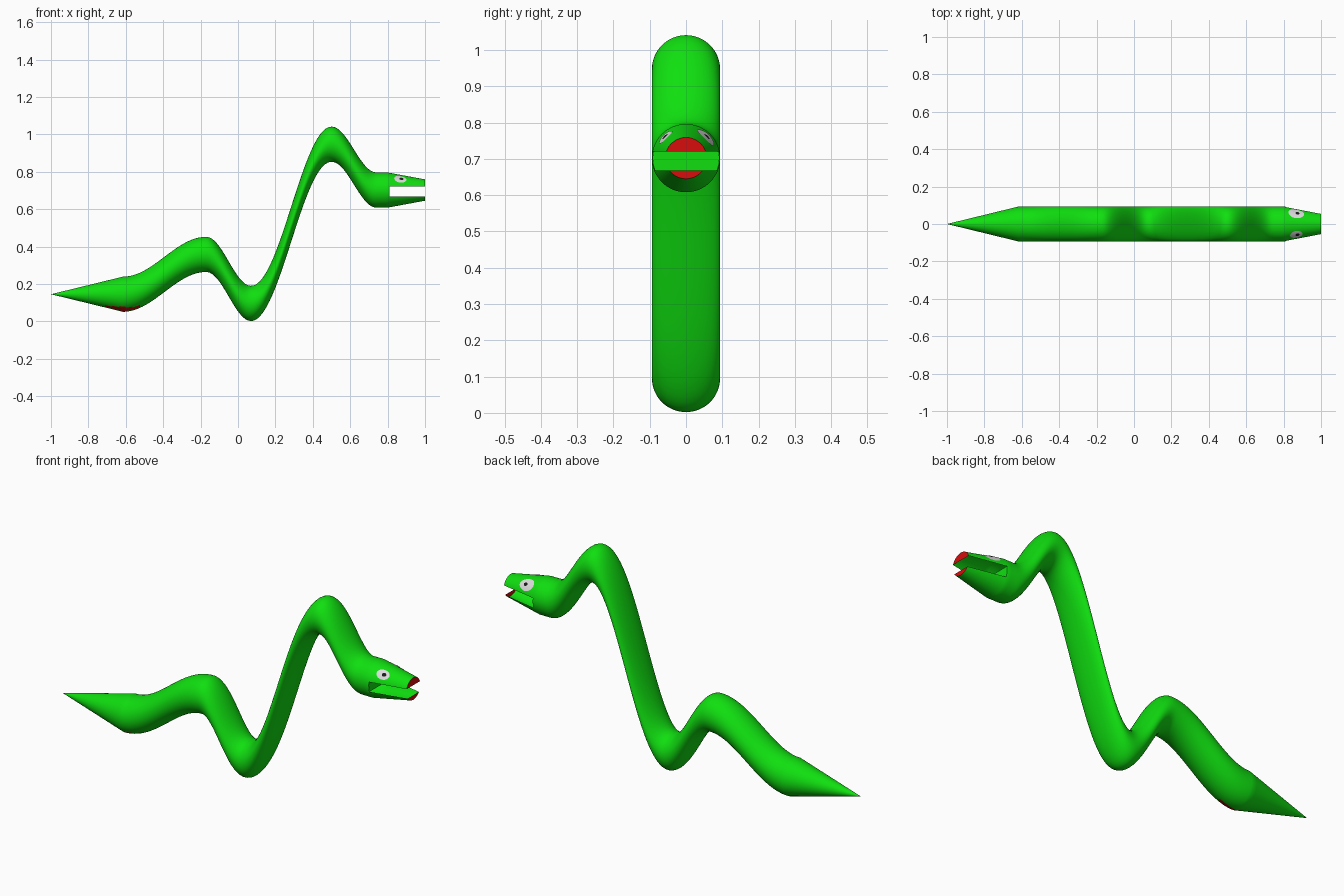
import bpy, bmesh, math
from mathutils import Vector

if "Cube" in bpy.data.objects:
    bpy.data.objects.remove(bpy.data.objects["Cube"])

def material(name, rgb):
    m = bpy.data.materials.new(name)
    m.diffuse_color = (*rgb, 1)
    m.use_nodes = True
    m.node_tree.nodes["Principled BSDF"].inputs["Base Color"].default_value = m.diffuse_color
    return m

GREEN = material("snake green", (0.005, 0.74, 0.005))
RED = material("mouth red", (0.68, 0.004, 0.004))
WHITE = material("eye white", (0.72, 0.72, 0.72))
BLACK = material("pupil black", (0.01, 0.01, 0.01))

R, SIDES = 0.094, 64
# turning points of the wavy centreline (x, z)
WAVE = [(-1.0, 0.145), (-0.615, 0.145), (-0.17, 0.358), (0.07, 0.096),
        (0.5, 0.947), (0.74, 0.702), (1.0, 0.702)]
MOUTH_X, MOUTH_LOW, MOUTH_HIGH = 0.81, 0.668, 0.72

def centre(x):
    for (x0, z0), (x1, z1) in zip(WAVE, WAVE[1:]):
        if x <= x1:
            t = (x - x0) / (x1 - x0)
            return z0 + (z1 - z0) * (1 - math.cos(math.pi * t)) / 2
    return WAVE[-1][1]

def radius(x):
    if x < -0.615:
        return R * (x + 1) / 0.385
    return R - 0.037 * max(0, (x - 0.8) / 0.2)

def surface(x, a, lift=0.0):
    r = radius(x) + lift
    return Vector((x, r * math.cos(a), centre(x) + r * math.sin(a)))

def finish(name, bm, mats):
    me = bpy.data.meshes.new(name)
    bm.to_mesh(me)
    bm.free()
    for m in mats:
        me.materials.append(m)
    ob = bpy.data.objects.new(name, me)
    bpy.context.collection.objects.link(ob)
    bpy.ops.object.select_all(action='DESELECT')
    ob.select_set(True)
    bpy.context.view_layer.objects.active = ob
    bpy.ops.object.shade_smooth_by_angle(angle=math.radians(30))
    return ob

# body: upright circles lofted along the wave, pointed tail to snout
bm = bmesh.new()
xs = [-0.615 - 0.385 * (1 - i / 20) for i in range(1, 21)]
xs += [-0.615 + 1.415 * i / 110 for i in range(1, 111)] + [0.87, 0.94, 1.0]
rings = [[bm.verts.new(surface(x, 2 * math.pi * k / SIDES)) for k in range(SIDES)] for x in xs]
tip = bm.verts.new((-1, 0, WAVE[0][1]))
for k in range(SIDES):
    n = (k + 1) % SIDES
    bm.faces.new((tip, rings[0][n], rings[0][k]))
    for a, b in zip(rings, rings[1:]):
        bm.faces.new((a[k], a[n], b[n], b[k]))
snout = bm.faces.new(rings[-1])
bmesh.ops.recalc_face_normals(bm, faces=bm.faces)
snout.material_index = 1

# small red patch under the tail, on the front side
for f in bm.faces:
    c = f.calc_center_median()
    if abs(c.x + 0.615) < 0.09 and c.y < 0:
        down = math.degrees(math.atan2(centre(c.x) - c.z, -c.y))
        if 46 + 150 * abs(c.x + 0.615) < down < 75:
            f.material_index = 1

# mouth: slot cut right through the hollow head
for co, no in (((0, 0, MOUTH_LOW), (0, 0, 1)), ((0, 0, MOUTH_HIGH), (0, 0, 1)),
               ((MOUTH_X, 0, 0), (1, 0, 0))):
    faces = [f for f in bm.faces if f.calc_center_median().x > 0.795]
    geom = faces + list({e for f in faces for e in f.edges}) + list({v for f in faces for v in f.verts})
    bmesh.ops.bisect_plane(bm, geom=geom, plane_co=co, plane_no=no, dist=1e-5)
gone = []
for f in bm.faces:
    c = f.calc_center_median()
    if c.x > MOUTH_X and MOUTH_LOW < c.z < MOUTH_HIGH:
        gone.append(f)
bmesh.ops.delete(bm, geom=gone, context='FACES')
finish("snake_body", bm, [GREEN, RED])

# back wall of the mouth
bm = bmesh.new()
r = radius(MOUTH_X)
half = [(math.sqrt(r * r - (z - centre(MOUTH_X)) ** 2), z)
        for z in (MOUTH_LOW, 0.685, 0.702, MOUTH_HIGH)]
outline = half + [(-y, z) for y, z in reversed(half)]
bm.faces.new([bm.verts.new((MOUTH_X, y, z)) for y, z in outline])
finish("mouth_back", bm, [GREEN])

# eyes: thin patches hugging the head
def eye_patch(name, side, x, rx, arc, lift, mat):
    bm = bmesh.new()
    def point(s, k):
        t = 2 * math.pi * k / 24
        a = math.radians(46) + s * arc * math.sin(t) / radius(x)
        p = surface(x + s * rx * math.cos(t), a, lift)
        p.y *= side
        return bm.verts.new(p)
    mid = point(0, 0)
    loops = [[point(s, k) for k in range(24)] for s in (0.5, 1)]
    for k in range(24):
        n = (k + 1) % 24
        bm.faces.new((mid, loops[0][k], loops[0][n]))
        bm.faces.new((loops[0][k], loops[1][k], loops[1][n], loops[0][n]))
    bmesh.ops.recalc_face_normals(bm, faces=bm.faces)
    bm.normal_update()
    if sum(f.normal.z for f in bm.faces) < 0:
        bmesh.ops.reverse_faces(bm, faces=bm.faces)
    finish(name, bm, [mat])

for label, side, size in (("front", -1, 0.033), ("back", 1, 0.042)):
    eye_patch("eye_white_" + label, side, 0.868, size, size * 0.75, 0.0015, WHITE)
    eye_patch("pupil_" + label, side, 0.874, 0.011, 0.009, 0.003, BLACK)
